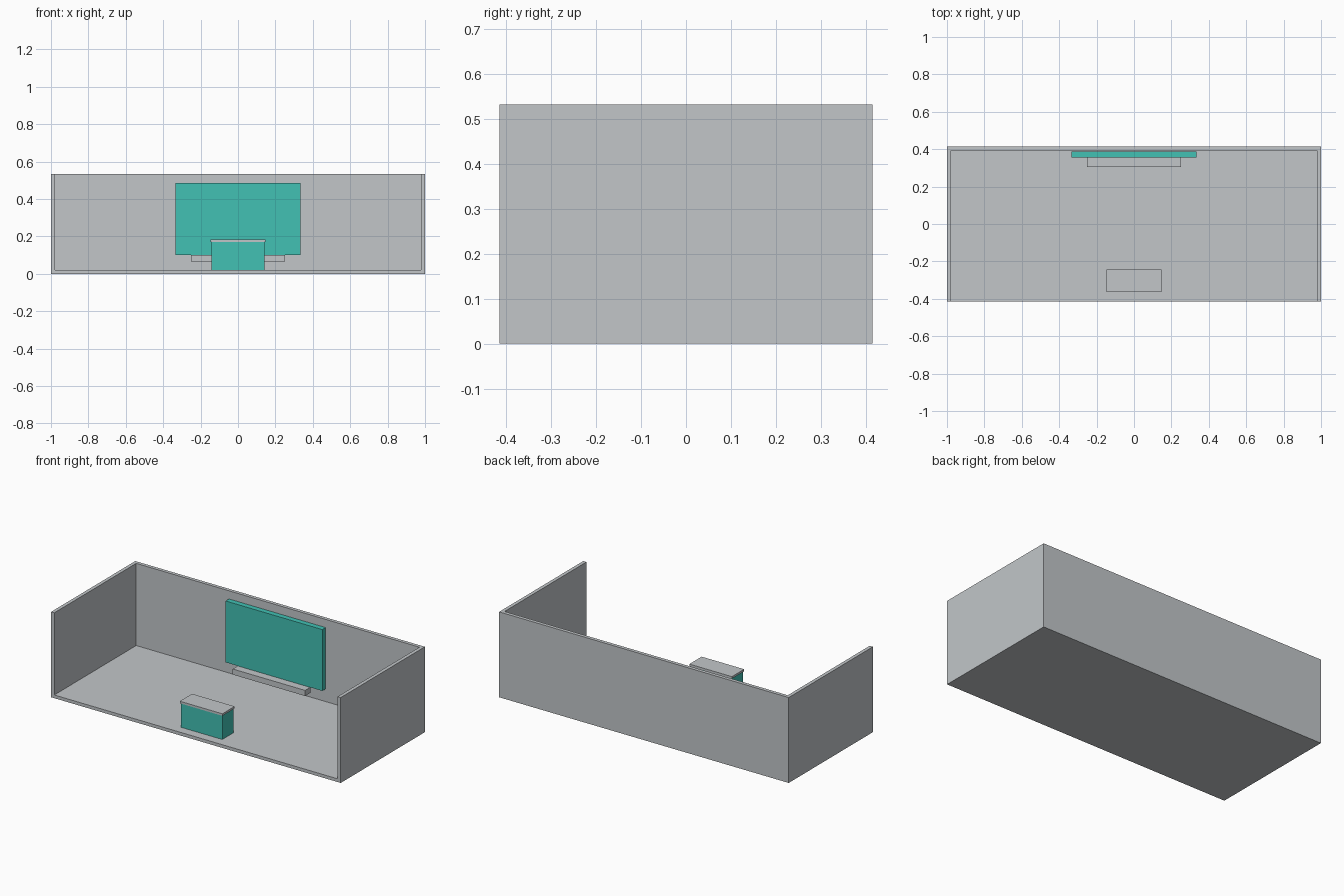
import bpy
import bmesh
from mathutils import Matrix, Vector

if "Cube" in bpy.data.objects:
    bpy.data.objects.remove(bpy.data.objects["Cube"])


def material(name, color):
    m = bpy.data.materials.new(name)
    m.diffuse_color = (*color, 1.0)
    m.use_nodes = True
    m.node_tree.nodes["Principled BSDF"].inputs["Base Color"].default_value = m.diffuse_color
    return m


grey = material("light_grey", (0.54, 0.565, 0.584))
teal = material("teal", (0.054, 0.533, 0.456))


def box(name, x, y, z, mat):
    """Box from (min, max) ranges along each axis."""
    lo, hi = Vector((x[0], y[0], z[0])), Vector((x[1], y[1], z[1]))
    size = hi - lo
    bm = bmesh.new()
    bmesh.ops.create_cube(bm, size=1.0, matrix=Matrix.Translation((lo + hi) / 2)
                          @ Matrix.Diagonal((*size, 1.0)))
    mesh = bpy.data.meshes.new(name)
    bm.to_mesh(mesh)
    bm.free()
    mesh.materials.append(mat)
    ob = bpy.data.objects.new(name, mesh)
    bpy.context.collection.objects.link(ob)
    return ob


# Room shell: floor, back wall and side walls, open at the front and top
W, D, H = 1.0, 0.415, 0.533
WALL, FLOOR = 0.022, 0.02
room = box("room_shell", (-W, W), (-D, D), (0, H), grey)
cutter = box("room_cutter", (-W + WALL, W - WALL), (-D - 0.1, D - WALL), (FLOOR, H + 0.1), grey)
cutter.hide_render = True
cut = room.modifiers.new("hollow", "BOOLEAN")
cut.operation = "DIFFERENCE"
cut.solver = "EXACT"
cut.object = cutter
bpy.context.view_layer.objects.active = room
room.select_set(True)
bpy.ops.object.modifier_apply(modifier=cut.name)
bpy.data.objects.remove(cutter)

# Wall screen with the bar below its front edge
box("screen", (-0.334, 0.334), (0.355, 0.388), (0.102, 0.485), teal)
box("screen_bar", (-0.25, 0.25), (0.305, 0.357), (0.067, 0.102), grey)

# Desk with a slightly overhanging top
box("desk_body", (-0.142, 0.142), (-0.358, -0.249), (FLOOR, 0.171), teal)
box("desk_top", (-0.147, 0.147), (-0.364, -0.243), (0.171, 0.184), grey)
